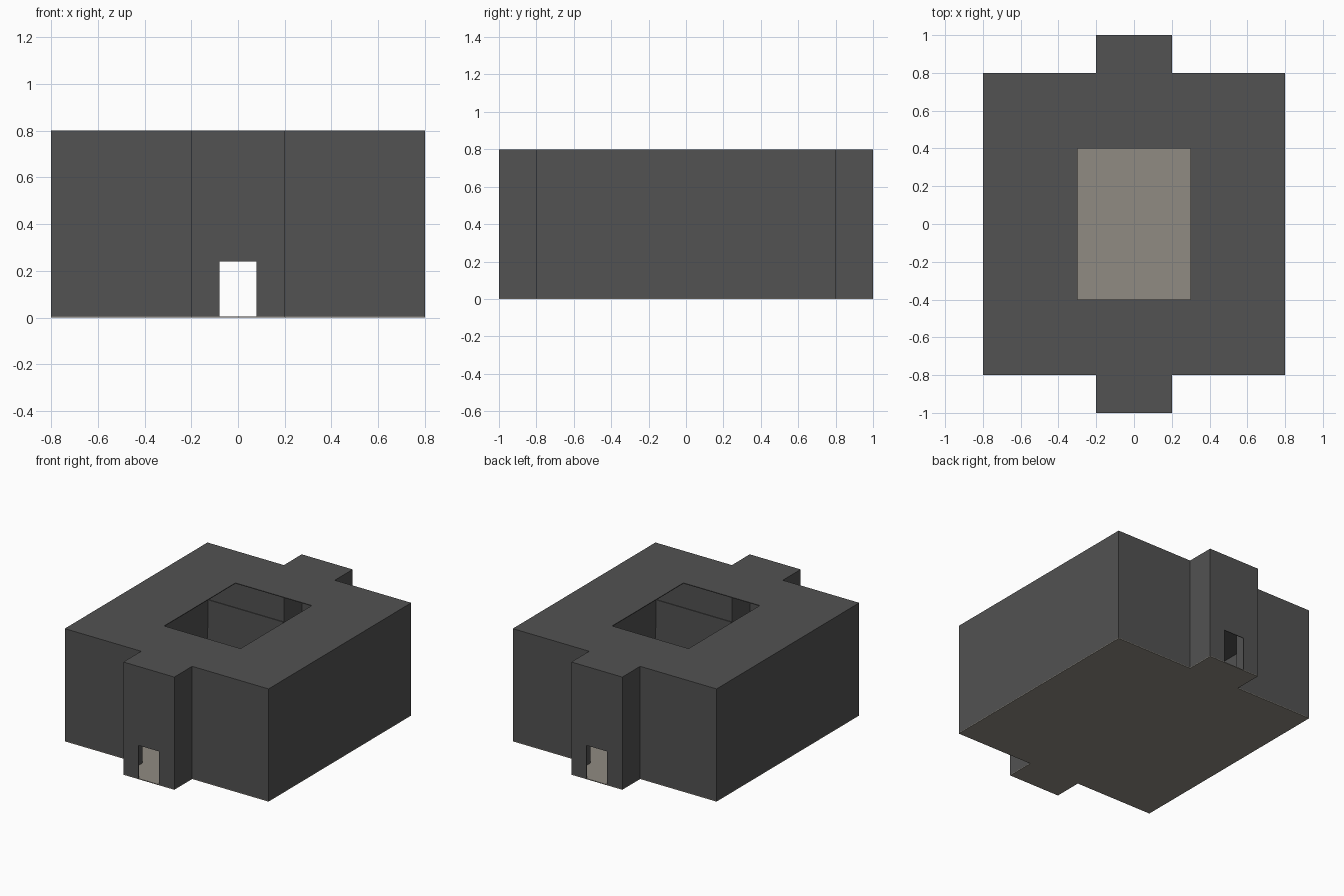
import bpy
import bmesh

cube = bpy.data.objects.get("Cube")
if cube:
    bpy.data.objects.remove(cube, do_unlink=True)

T = 0.005  # thickness of walls, roof and floor


def material(name, rgb):
    mat = bpy.data.materials.new(name)
    mat.use_nodes = True
    color = (*rgb, 1.0)
    mat.diffuse_color = color
    bsdf = next(n for n in mat.node_tree.nodes if n.type == 'BSDF_PRINCIPLED')
    bsdf.inputs["Base Color"].default_value = color
    bsdf.inputs["Roughness"].default_value = 0.9
    return mat


wall_grey = material("dark grey wall", (0.085, 0.085, 0.085))
floor_stone = material("warm stone floor", (0.28, 0.26, 0.225))


def outline(inset=0.0):
    """Square hall with a porch at the front and the back."""
    hall, porch, end = 0.8 - inset, 0.2 - inset, 1.0 - inset
    half = [(hall, -hall), (hall, hall), (porch, hall), (porch, end)]
    return half + [(-x, y) for x, y in reversed(half[1:])] + [
        (-hall, -hall), (-porch, -hall), (-porch, -end),
        (porch, -end), (porch, -hall)]


def rectangle(x0, x1, y0, y1):
    return [(x0, y0), (x1, y0), (x1, y1), (x0, y1)]


def prism(name, points, z0, z1, mat=None):
    bm = bmesh.new()
    face = bm.faces.new([bm.verts.new((x, y, z0)) for x, y in points])
    top = bmesh.ops.extrude_face_region(bm, geom=[face])["geom"]
    verts = [v for v in top if isinstance(v, bmesh.types.BMVert)]
    bmesh.ops.translate(bm, verts=verts, vec=(0, 0, z1 - z0))
    bmesh.ops.recalc_face_normals(bm, faces=bm.faces)
    mesh = bpy.data.meshes.new(name)
    bm.to_mesh(mesh)
    bm.free()
    obj = bpy.data.objects.new(name, mesh)
    bpy.context.scene.collection.objects.link(obj)
    if mat:
        mesh.materials.append(mat)
    return obj


def cut(target, cutter):
    mod = target.modifiers.new(cutter.name, 'BOOLEAN')
    mod.operation = 'DIFFERENCE'
    mod.solver = 'EXACT'
    mod.object = cutter
    cutter.hide_render = True
    cutter.hide_viewport = True
    cutter.display_type = 'WIRE'


# Floor slab under the whole footprint
prism("floor", outline(), 0, T, floor_stone)

# Hollow shell: walls and roof, with a skylight and two doorways
shell = prism("walls_and_roof", outline(), T, 0.8, wall_grey)
cut(shell, prism("room_cutter", outline(T), -0.1, 0.8 - T))
cut(shell, prism("skylight_cutter", rectangle(-0.3, 0.3, -0.4, 0.4), 0.7, 0.9))
cut(shell, prism("doorway_cutter", rectangle(-0.08, 0.08, -1.1, 1.1), -0.1, 0.24))

# Shallow band around the inside of the hall, open at the porches
inner = 0.8 - T
for side, label in ((-1, "right"), (1, "left")):
    xs = sorted((side * inner, side * (inner - T)))
    prism(f"{label}_wall_band", rectangle(*xs, -inner, inner), 0.2, 0.4, wall_grey)
    for end, place in ((-1, "front"), (1, "back")):
        xs = sorted((side * 0.2, side * (inner - T)))
        ys = sorted((end * inner, end * (inner - T)))
        prism(f"{place}_{label}_band", rectangle(*xs, *ys), 0.2, 0.4, wall_grey)
